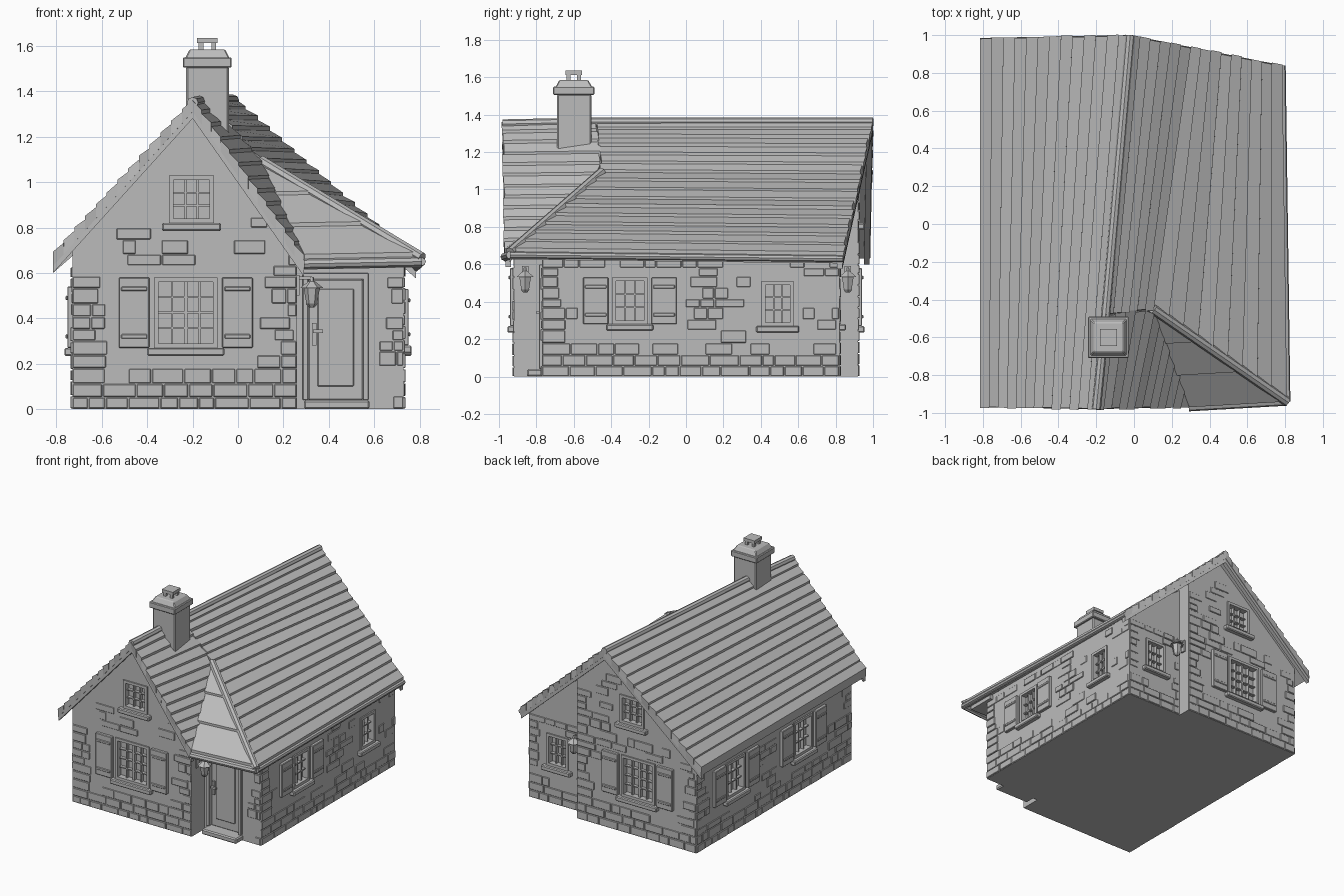
import bpy, bmesh, math, random
from mathutils import Vector, Matrix

random.seed(4)
old = bpy.data.objects.get("Cube")
if old:
    bpy.data.objects.remove(old, do_unlink=True)

grey = bpy.data.materials.new("plain grey")
grey.use_nodes = True
grey.diffuse_color = (0.5, 0.5, 0.5, 1)
grey.node_tree.nodes["Principled BSDF"].inputs["Base Color"].default_value = (0.5, 0.5, 0.5, 1)


def finish(name, bm, bevel=0):
    bmesh.ops.recalc_face_normals(bm, faces=bm.faces)
    mesh = bpy.data.meshes.new(name)
    bm.to_mesh(mesh)
    bm.free()
    mesh.materials.append(grey)
    ob = bpy.data.objects.new(name, mesh)
    bpy.context.collection.objects.link(ob)
    if bevel:
        mod = ob.modifiers.new("soft edges", "BEVEL")
        mod.width, mod.segments = bevel, 1
    return ob


def loft(bm, ring_a, ring_b):
    """Closed solid between two rings of equal length."""
    a = [bm.verts.new(p) for p in ring_a]
    b = [bm.verts.new(p) for p in ring_b]
    bm.faces.new(a)
    bm.faces.new(b[::-1])
    for i in range(len(a)):
        j = (i + 1) % len(a)
        bm.faces.new((a[j], a[i], b[i], b[j]))


def box(bm, x0, x1, y0, y1, z0, z1, m=Matrix()):
    ring = [(x0, y0), (x1, y0), (x1, y1), (x0, y1)]
    loft(bm, [m @ Vector((x, y, z0)) for x, y in ring], [m @ Vector((x, y, z1)) for x, y in ring])


def cone(bm, at, r1, r2, h, sides=6):
    bmesh.ops.create_cone(bm, cap_ends=True, segments=sides, radius1=r1, radius2=r2, depth=h,
                          matrix=Matrix.Translation(at) @ Matrix.Rotation(math.pi / sides, 4, "Z"))


def tube(name, p, q, r):
    p, q = Vector(p), Vector(q)
    bm = bmesh.new()
    m = Matrix.Translation((p + q) / 2) @ (q - p).to_track_quat("Z", "Y").to_matrix().to_4x4()
    bmesh.ops.create_cone(bm, cap_ends=True, segments=8, radius1=r, radius2=r, depth=(q - p).length, matrix=m)
    return finish(name, bm)


# Wall frames: local x runs along the wall, local -y points outward
def frame(angle, x, y):
    return Matrix.Translation((x, y, 0)) @ Matrix.Rotation(math.radians(angle), 4, "Z")


FRONT, BACK = frame(0, 0, -0.92), frame(180, 0, 0.92)
LEFT, RIGHT = frame(-90, -0.73, 0), frame(90, 0.73, 0)
PORCH, REAR = frame(0, 0, -0.77), frame(180, 0, 0.82)

# Solid walls
bm = bmesh.new()
front = [(-0.73, 0), (0.26, 0), (0.26, 0.67), (-0.2, 1.32), (-0.73, 0.72)]
back = [(-0.73, 0), (0.26, 0), (0.26, 1.07), (-0.02, 1.32), (-0.73, 0.72)]
loft(bm, [(x, -0.92, z) for x, z in front], [(x, 0.92, z) for x, z in back])
main_walls = finish("main_walls", bm)
bm = bmesh.new()
wing = [(0.2, 0), (0.73, 0), (0.73, 0.67)]
loft(bm, [(x, -0.77, z) for x, z in wing + [(0.2, 0.7)]], [(x, 0.82, z) for x, z in wing + [(0.2, 1.08)]])
wing_walls = finish("wing_walls", bm)

# Openings: frame, centre, half width, bottom, top, columns, rows, shutters
windows = [
    ("front_window", FRONT, main_walls, -0.23, 0.14, 0.27, 0.58, 4, 4, True),
    ("front_attic_window", FRONT, main_walls, -0.205, 0.1, 0.82, 1.03, 3, 3, False),
    ("back_window", BACK, main_walls, 0.25, 0.14, 0.27, 0.58, 4, 4, True),
    ("back_attic_window", BACK, main_walls, 0.2, 0.1, 0.82, 1.03, 3, 3, False),
    ("left_front_window", LEFT, main_walls, 0.34, 0.11, 0.27, 0.54, 3, 3, True),
    ("left_back_window", LEFT, main_walls, -0.46, 0.11, 0.27, 0.54, 3, 3, True),
    ("right_window", RIGHT, wing_walls, -0.3, 0.095, 0.28, 0.53, 3, 3, True),
    ("right_small_window", RIGHT, wing_walls, 0.49, 0.085, 0.27, 0.51, 3, 3, False),
    ("rear_wing_window", REAR, wing_walls, -0.49, 0.09, 0.28, 0.52, 3, 3, False),
]
blocked = {id(f): [] for f in (FRONT, BACK, LEFT, RIGHT, PORCH, REAR)}


def cut(wall, m, u0, u1, z0, z1, depth):
    bm = bmesh.new()
    box(bm, u0, u1, -0.1, depth, z0, z1, m)
    cutter = finish("cutter", bm)
    mod = wall.modifiers.new("opening", "BOOLEAN")
    mod.object, mod.solver = cutter, "EXACT"
    bpy.context.view_layer.objects.active = wall
    bpy.ops.object.modifier_apply(modifier=mod.name)
    bpy.data.objects.remove(cutter, do_unlink=True)


def window(name, m, wall, c, w, z0, z1, cols, rows, shutters):
    cut(wall, m, c - w, c + w, z0, z1, 0.035)
    bm = bmesh.new()
    f = 0.02
    for s in (-1, 1):
        u0, u1 = sorted((c + s * w, c + s * (w - f)))
        box(bm, u0, u1, -0.01, 0.035, z0, z1, m)
    for z in (z0, z1 - f):
        box(bm, c - w + f, c + w - f, -0.01, 0.035, z, z + f, m)
    for i in range(1, cols):
        u = c - w + f + (2 * w - 2 * f) * i / cols
        t = 0.008 if cols == 4 and i == 2 else 0.004
        box(bm, u - t, u + t, 0.01, 0.035, z0 + f, z1 - f, m)
    for i in range(1, rows):
        z = z0 + f + (z1 - z0 - 2 * f) * i / rows
        box(bm, c - w + f, c + w - f, 0.012, 0.035, z - 0.004, z + 0.004, m)
    finish(name + "_frame", bm)
    bm = bmesh.new()
    box(bm, c - w - 0.03, c + w + 0.03, -0.035, 0.01, z0 - 0.035, z0, m)
    finish(name + "_sill", bm, 0.006)
    reach = w + 0.03
    if shutters:
        reach = w + 0.16
        bm = bmesh.new()
        for s in (-1, 1):
            a, b = sorted((c + s * (w + 0.02), c + s * (w + 0.155)))
            box(bm, a, b, -0.022, 0.005, z0, z1, m)
            for z in (z0 + 0.04, z1 - 0.06):
                box(bm, a + 0.01, b - 0.01, -0.029, -0.02, z, z + 0.02, m)
        finish(name + "_shutters", bm, 0.004)
    blocked[id(m)].append((c - reach, c + reach, z0 - 0.04, z1 + 0.01))


for spec in windows:
    window(*spec)

# Door with frame, panel, handle and step
cut(wing_walls, PORCH, 0.3, 0.56, 0.04, 0.59, 0.03)
bm = bmesh.new()
for u0, u1, z0, z1 in ((0.285, 0.31, 0.04, 0.59), (0.55, 0.575, 0.04, 0.59), (0.285, 0.575, 0.57, 0.6)):
    box(bm, u0, u1, -0.015, 0.03, z0, z1, PORCH)
finish("door_frame", bm, 0.003)
bm = bmesh.new()
box(bm, 0.31, 0.55, 0.012, 0.03, 0.04, 0.57, PORCH)
box(bm, 0.35, 0.51, 0.004, 0.02, 0.1, 0.53, PORCH)
finish("door", bm, 0.004)
bm = bmesh.new()
box(bm, 0.325, 0.345, -0.005, 0.02, 0.28, 0.38, PORCH)
box(bm, 0.33, 0.375, -0.03, -0.015, 0.335, 0.35, PORCH)
box(bm, 0.33, 0.34, -0.03, 0.0, 0.335, 0.35, PORCH)
finish("door_handle", bm)
bm = bmesh.new()
box(bm, 0.29, 0.58, -0.08, 0.02, 0, 0.04, PORCH)
finish("door_step", bm, 0.008)
blocked[id(PORCH)].append((0.27, 0.6, 0, 0.62))


# Raised stones in staggered courses, kept clear of openings
def stones(name, m, u0, u1, top):
    bm = bmesh.new()
    z = 0.003
    while z < 1.2:
        h = random.uniform(0.045, 0.07)
        u = u0
        while u < u1 - 0.03:
            e = min(u + random.uniform(0.06, 0.16), u1)
            corner = u == u0 or e == u1
            clear = all(e < a or u > b or z + h < c or z > d for a, b, c, d in blocked[id(m)])
            fits = z + h < min(top(u), top(e))
            if clear and fits and (corner or z < 0.1 or random.random() < 0.5):
                box(bm, u + 0.003, e - 0.003, -random.uniform(0.003, 0.009), 0.005, z, z + h - 0.005, m)
            u = e
        z += h
    finish(name, bm, 0.003)


stones("front_stones", FRONT, -0.73, 0.26, lambda u: 1.25 - abs(u + 0.2) * 1.2)
stones("back_stones", BACK, -0.26, 0.73, lambda u: 1.25 - abs(u - 0.02) * 0.85)
stones("left_stones", LEFT, -0.92, 0.92, lambda u: 0.68)
stones("right_stones", RIGHT, -0.77, 0.82, lambda u: 0.65)
stones("porch_stones", PORCH, 0.27, 0.73, lambda u: 0.64)
stones("rear_stones", REAR, -0.73, -0.27, lambda u: 0.65)

# Roof key points
ridge_f, ridge_m, ridge_b = Vector((-0.2, -0.98, 1.365)), Vector((-0.15, -0.48, 1.375)), Vector((-0.02, 1, 1.375))
eave_lf, eave_lb = Vector((-0.815, -0.97, 0.685)), Vector((-0.815, 0.985, 0.685))
valley_top, valley_end = Vector((0.1, -0.45, 1.1)), Vector((0.29, -0.97, 0.67))
hip_end, eave_rb = Vector((0.81, -0.94, 0.68)), Vector((0.785, 0.84, 0.66))


def along(path, t):
    z = path[0].z + (path[-1].z - path[0].z) * t
    for p, q in zip(path, path[1:]):
        if z >= q.z - 1e-6:
            return p.lerp(q, (p.z - z) / (p.z - q.z))
    return path[-1].copy()


# Each roof slope is a stack of lapped boards between two edge paths
def slope(name, edge_a, edge_b, count, start=0.0):
    bm = bmesh.new()
    for i in range(count):
        t0, t1 = (start + (1 - start) * k / count for k in (i, i + 1))
        a0, b0, a1, b1 = along(edge_a, t0), along(edge_b, t0), along(edge_a, t1), along(edge_b, t1)
        lift = Vector((0, 0, random.uniform(0.006, 0.014)))
        drop = Vector((0, 0, -0.055))
        wob = (b1 - a1).normalized() * random.uniform(-0.006, 0.006)
        top = [a0 - lift / 2 + wob, b0 - lift / 2 + wob, b1 + lift + wob, a1 + lift + wob]
        loft(bm, top, [a0 + drop, b0 + drop, b1 + drop, a1 + drop])
    return finish(name, bm)


slope("left_roof", [ridge_f, eave_lf], [ridge_b, eave_lb], 13)
slope("front_gable_roof", [ridge_f, valley_end], [ridge_m, valley_top, valley_end + Vector((0.01, 0.03, 0))], 12)
slope("right_roof", [ridge_m, valley_top, hip_end], [ridge_b, eave_rb], 15)
slope("porch_hip_roof", [valley_top, valley_end], [valley_top, hip_end], 3, 0.03)

# Ridge, hip and edge rolls
low = Vector((0, 0, 0.015))
tube("ridge_front_cap", ridge_f - low, ridge_m - low, 0.025)
tube("ridge_back_cap", ridge_m - low, ridge_b - low, 0.025)
tube("hip_cap", valley_top - low / 2, hip_end - low, 0.026)
tube("porch_gutter", valley_end - 2 * low, hip_end - 2 * low, 0.022)
tube("right_gutter", hip_end - 2 * low, eave_rb - 2 * low, 0.018)

# Boards under the gable edges and the porch soffit
bm = bmesh.new()
for p, q, s in ((ridge_f, eave_lf, 1), (ridge_f, valley_end, 1), (ridge_b, eave_lb, -1), (ridge_b, eave_rb, -1)):
    inn, a, b = Vector((0, 0.03 * s, 0)), Vector((0, 0.004 * s, -0.03)), Vector((0, 0.004 * s, -0.085))
    ring = [p + a, q + a, q + b, p + b]
    loft(bm, ring, [v + inn for v in ring])
finish("gable_boards", bm)
bm = bmesh.new()
box(bm, 0.25, 0.76, -0.91, -0.7, 0.625, 0.66)
finish("porch_soffit", bm)

# Chimney with cap and vented pot
bm = bmesh.new()
box(bm, -0.228, -0.04, -0.69, -0.505, 1.0, 1.51)
finish("chimney_stack", bm, 0.008)
bm = bmesh.new()
box(bm, -0.243, -0.028, -0.71, -0.49, 1.505, 1.55)
cone(bm, (-0.135, -0.6, 1.565), 0.14, 0.11, 0.04, 4)
finish("chimney_cap", bm, 0.005)
bm = bmesh.new()
for dx in (-0.028, 0.028):
    for dy in (-0.028, 0.028):
        box(bm, dx - 0.145, dx - 0.125, dy - 0.61, dy - 0.59, 1.58, 1.62)
box(bm, -0.18, -0.09, -0.645, -0.555, 1.612, 1.635)
finish("chimney_pot", bm)

# Lanterns on the side wall of the main block
for name, y in (("front_lantern", -0.86), ("back_lantern", 0.865)):
    bm = bmesh.new()
    x = 0.325
    cone(bm, (x, y, 0.5), 0.024, 0.036, 0.07)
    cone(bm, (x, y, 0.548), 0.052, 0.014, 0.03)
    cone(bm, (x, y, 0.572), 0.012, 0.008, 0.022)
    cone(bm, (x, y, 0.457), 0.012, 0.028, 0.018)
    box(bm, 0.255, x, y - 0.007, y + 0.007, 0.572, 0.584)
    box(bm, 0.255, 0.272, y - 0.018, y + 0.018, 0.5, 0.59)
    finish(name, bm)
